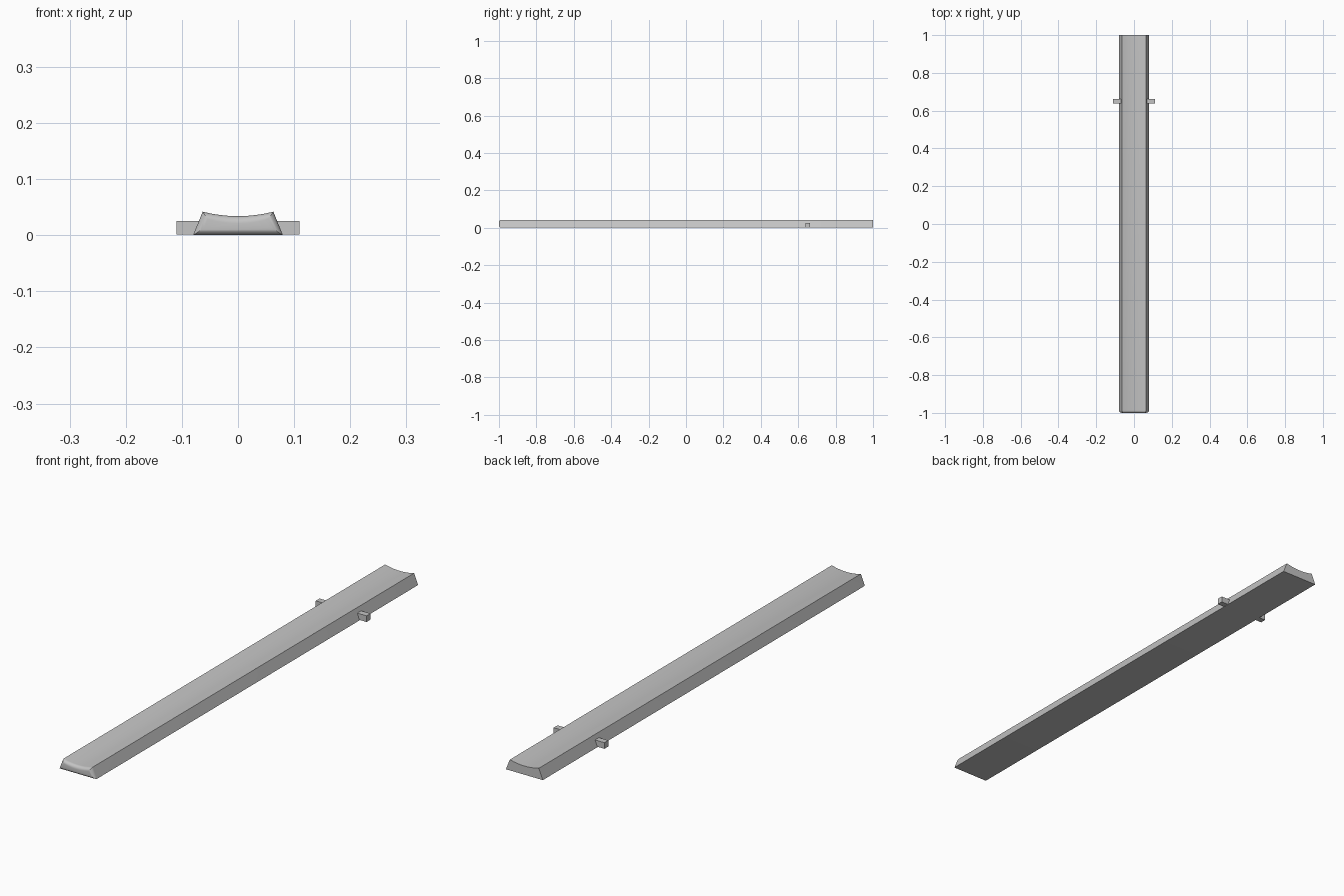
import bpy, bmesh, math

old = bpy.data.objects.get("Cube")
if old:
    bpy.data.objects.remove(old, do_unlink=True)

BOTTOM_HALF, TOP_HALF = 0.08, 0.063
HEIGHT, DISH = 0.042, 0.008
ROUND, STEPS, ARC = 0.013, 6, 16

grey = bpy.data.materials.new("plain_grey")
grey.use_nodes = True
colour = (0.55, 0.55, 0.55, 1)
grey.diffuse_color = colour
grey.node_tree.nodes["Principled BSDF"].inputs["Base Color"].default_value = colour


def finish(name, bm):
    bmesh.ops.recalc_face_normals(bm, faces=bm.faces)
    mesh = bpy.data.meshes.new(name)
    bm.to_mesh(mesh)
    bm.free()
    mesh.materials.append(grey)
    obj = bpy.data.objects.new(name, mesh)
    bpy.context.collection.objects.link(obj)
    return obj


def section(inset):
    """Trapezoid with a dished top, shrunk evenly by the inset."""
    slope = (BOTTOM_HALF - TOP_HALF) / HEIGHT

    def half(z):
        return BOTTOM_HALF - slope * z - inset * math.hypot(1, slope)

    top = HEIGHT - inset
    points = [(-half(inset), inset), (half(inset), inset)]
    for i in range(ARC + 1):
        t = 1 - 2 * i / ARC
        points.append((t * half(top), top - DISH * (1 - t * t)))
    return points


# Long dished bar: square back end, rounded front end
bm = bmesh.new()
stations = [(1, 0)]
for i in range(STEPS + 1):
    a = math.pi / 2 * i / STEPS
    stations.append((-1 + ROUND * (1 - math.sin(a)), ROUND * (1 - math.cos(a))))
rings = [[bm.verts.new((x, y, z)) for x, z in section(d)] for y, d in stations]
for r, s in zip(rings, rings[1:]):
    for i in range(len(r)):
        j = (i + 1) % len(r)
        bm.faces.new((r[i], r[j], s[j], s[i]))
bm.faces.new(rings[0])
bm.faces.new(rings[-1])
bar = finish("bar", bm)
bpy.context.view_layer.objects.active = bar
bar.select_set(True)
bpy.ops.object.shade_smooth_by_angle(angle=math.radians(30))
bar.select_set(False)

# Square pegs on both sides near the back
for name, side in (("left_peg", 1), ("right_peg", -1)):
    bm = bmesh.new()
    bmesh.ops.create_cube(bm, size=1)
    bmesh.ops.scale(bm, vec=(0.05, 0.024, 0.024), verts=bm.verts)
    bmesh.ops.translate(bm, vec=(side * 0.085, 0.65, 0.0135), verts=bm.verts)
    finish(name, bm)
